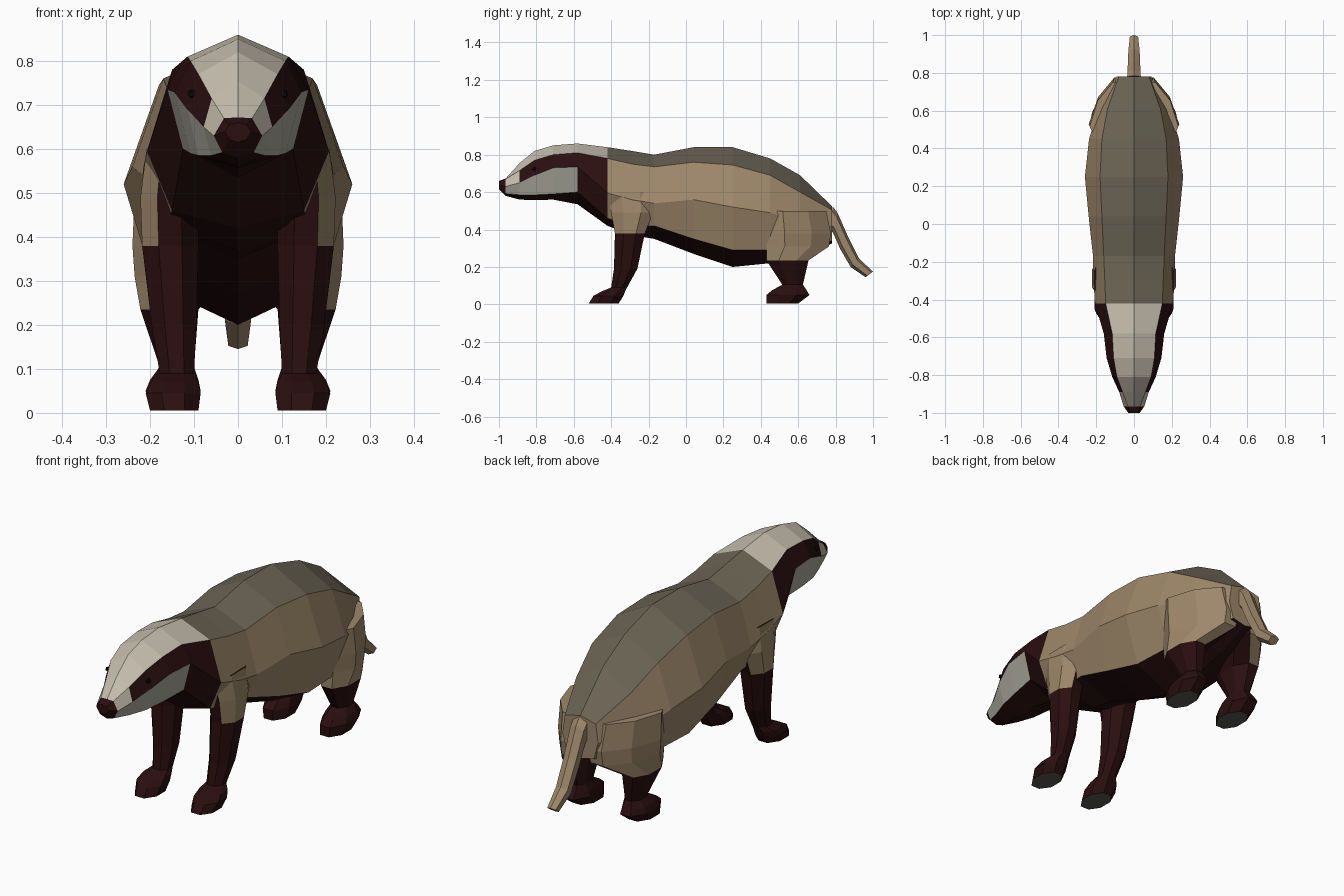
import bpy, bmesh, math
from mathutils import Vector

if "Cube" in bpy.data.objects:
    bpy.data.objects.remove(bpy.data.objects["Cube"])

COLOURS = {
    "cream_stripe": (0.56, 0.51, 0.42),
    "pale_cheek": (0.40, 0.39, 0.33),
    "grey_back": (0.145, 0.125, 0.088),
    "tan_fur": (0.34, 0.245, 0.145),
    "dark_fur": (0.023, 0.0045, 0.005),
    "grey_pad": (0.10, 0.10, 0.085),
    "black_eye": (0.006, 0.003, 0.003),
}
NAMES = list(COLOURS)
CREAM, CHEEK, GREY, TAN, DARK, PAD, EYE = range(7)
MATS = []
for key, c in COLOURS.items():
    m = bpy.data.materials.new(key)
    m.diffuse_color = (*c, 1)
    m.use_nodes = True
    m.node_tree.nodes["Principled BSDF"].inputs["Base Color"].default_value = m.diffuse_color
    MATS.append(m)


def finish(name, bm, mirror=False):
    me = bpy.data.meshes.new(name)
    bm.to_mesh(me)
    bm.free()
    for m in MATS:
        me.materials.append(m)
    ob = bpy.data.objects.new(name, me)
    bpy.context.collection.objects.link(ob)
    if mirror:
        mod = ob.modifiers.new("mirror", 'MIRROR')
        mod.use_mirror_merge = False
    return ob


def loft(name, rings, colour, mirror=False):
    """Skin closed rings; colour(face, segment, side) picks the material.
    The caps get segment -1 (start) and -2 (end)."""
    bm = bmesh.new()
    vs = [[bm.verts.new(p) for p in r] for r in rings]
    n = len(rings[0])
    made = []
    for i in range(len(vs) - 1):
        for j in range(n):
            k = (j + 1) % n
            f = bm.faces.new((vs[i][j], vs[i][k], vs[i + 1][k], vs[i + 1][j]))
            made.append((f, i, j))
    made.append((bm.faces.new(vs[0]), -1, 0))
    made.append((bm.faces.new(vs[-1]), -2, 0))
    bmesh.ops.recalc_face_normals(bm, faces=bm.faces)
    bm.normal_update()
    for f, i, j in made:
        f.material_index = colour(f, i, j)
    return finish(name, bm, mirror)


# Body and head: y, ridge z, upper edge x z, side x z, lower edge x z, keel z
STATIONS = [
    (-1.00, .660, .020, .655, .030, .640, .020, .622, .615),
    (-.965, .672, .032, .670, .055, .630, .036, .592, .580),
    (-.89, .755, .060, .715, .078, .650, .062, .585, .560),
    (-.81, .820, .090, .770, .115, .690, .090, .585, .557),
    (-.71, .850, .108, .800, .145, .730, .108, .590, .560),
    (-.58, .860, .115, .810, .160, .735, .125, .600, .535),
    (-.42, .840, .150, .780, .207, .595, .150, .460, .420),
    (-.29, .820, .155, .750, .215, .560, .160, .420, .370),
    (-.17, .800, .160, .735, .217, .540, .170, .420, .350),
    (.04, .840, .170, .760, .240, .560, .185, .350, .270),
    (.25, .840, .180, .745, .260, .520, .190, .290, .200),
    (.45, .780, .170, .690, .238, .490, .180, .290, .220),
    (.61, .690, .140, .600, .188, .440, .150, .300, .260),
    (.78, .525, .080, .505, .092, .420, .070, .340, .325),
]


def body_ring(s):
    y, t, ax, az, bx, bz, cx, cz, d = s
    side = [(ax, az), (bx, bz), (cx, cz)]
    pts = [(0, t)] + side + [(0, d)] + [(-x, z) for x, z in reversed(side)]
    return [(x, y, z) for x, z in pts]


def body_colour(f, i, j):
    band = min(j, 7 - j)          # 0 back, 1 flank, 2 lower flank, 3 belly
    if i == -2:
        return TAN
    if i < 1:
        return DARK               # nose
    if i == 1:
        return (CREAM, CREAM, CHEEK, DARK)[band]
    if i < 5:
        return (CREAM, DARK, CHEEK, DARK)[band]
    if i == 5:
        return (CREAM, DARK, DARK, DARK)[band]
    return (GREY, TAN, TAN, DARK)[band]


loft("body_and_head", [body_ring(s) for s in STATIONS], body_colour)


# Legs: octagonal rings given as z, y range, x range
def leg_ring(z, y0, y1, x0, x1, taper=0.0):
    r = 1 / math.cos(math.pi / 8)
    pts = []
    for k in range(8):
        a = math.pi / 8 + k * math.pi / 4
        x = (x0 + x1) / 2 + (x1 - x0) / 2 * r * math.cos(a)
        y = (y0 + y1) / 2 + (y1 - y0) / 2 * r * math.sin(a)
        if taper:
            x -= taper * max(0, y - .53)
        pts.append((x, y, z))
    return pts


def leg_colour(fur_segments, limit):
    def pick(f, i, j):
        if i == -2:
            return PAD
        if i < fur_segments and f.normal.x > limit:
            return TAN
        return DARK
    return pick


loft("front_leg", [leg_ring(*r) for r in (
    (.60, -.42, -.17, .09, .208),
    (.49, -.40, -.175, .09, .222),
    (.38, -.38, -.22, .09, .218),
    (.19, -.385, -.26, .095, .195),
    (.09, -.40, -.315, .10, .178),
    (.07, -.45, -.325, .09, .20),
    (.045, -.495, -.335, .085, .21),
    (.005, -.52, -.36, .09, .20),
)], leg_colour(2, .5), mirror=True)

loft("hind_leg", [leg_ring(*r) for r in (
    (.50, .42, .75, .08, .235, .35),
    (.38, .425, .775, .07, .240, .35),
    (.31, .43, .765, .08, .235, .35),
    (.235, .43, .655, .09, .222),
    (.105, .515, .625, .10, .178),
    (.075, .46, .645, .09, .20),
    (.05, .43, .66, .085, .21),
    (.005, .43, .60, .09, .20),
)], leg_colour(3, -.4), mirror=True)


# Tail: top y z, underside y z, half width
def tail_ring(ty, tz, by, bz, w):
    t, b = Vector((0, ty, tz)), Vector((0, by, bz))
    side = Vector((w, 0, 0))
    u, l = t.lerp(b, .2), t.lerp(b, .75)
    return [t, u + side, l + side, b, l - side, u - side]


loft("tail", [tail_ring(*r) for r in (
    (.785, .522, .765, .40, .036),
    (.81, .49, .785, .385, .035),
    (.865, .365, .825, .295, .032),
    (.925, .245, .88, .20, .030),
    (1.00, .175, .96, .145, .022),
)], lambda f, i, j: TAN)

# Eyes: small beads set into the dark stripe
bm = bmesh.new()
bmesh.ops.create_icosphere(bm, subdivisions=1, radius=.012)
for v in bm.verts:
    v.co += Vector((.104, -.81, .725))
for f in bm.faces:
    f.material_index = EYE
finish("eye", bm, mirror=True)
